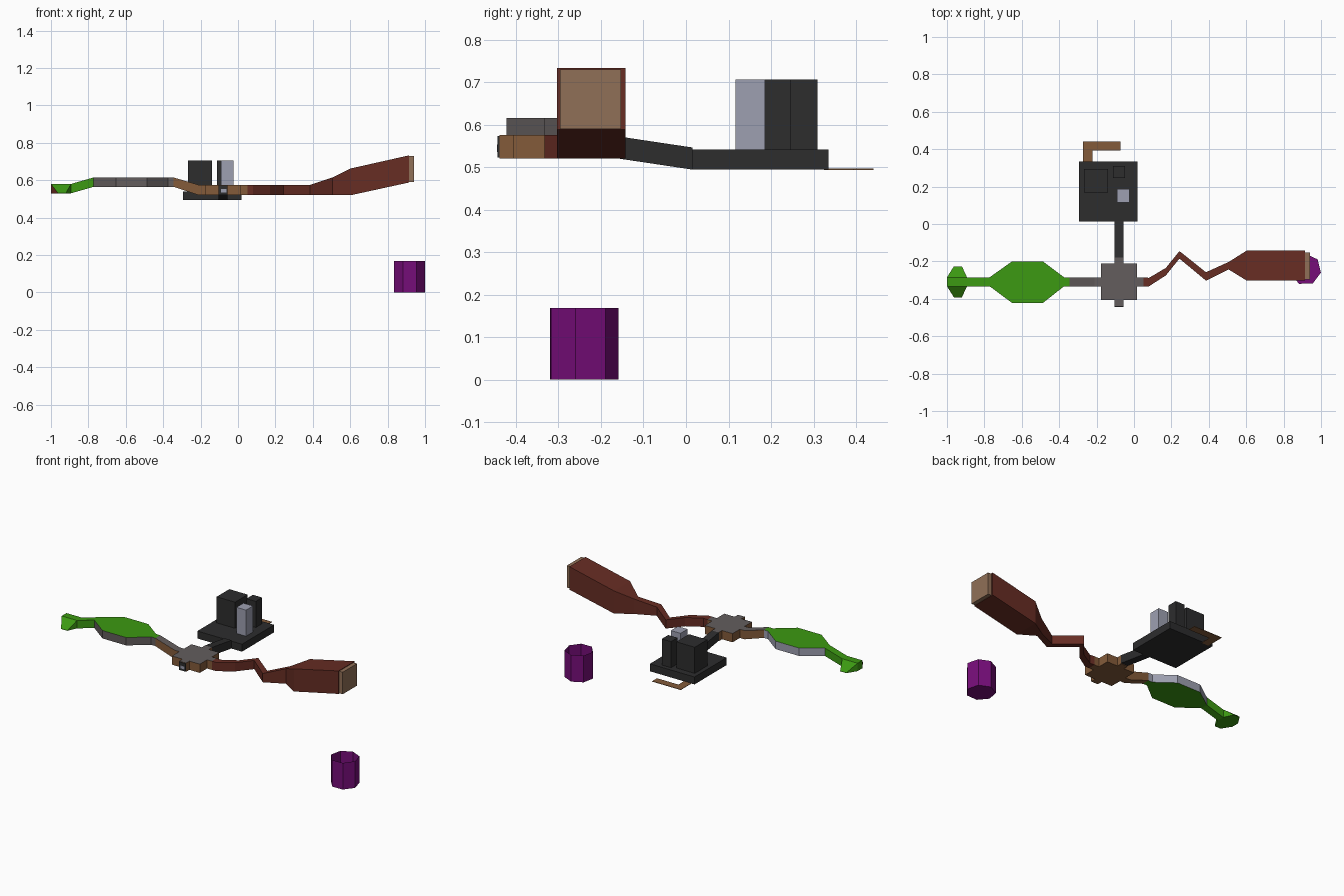
import bpy, bmesh, math

if "Cube" in bpy.data.objects:
    bpy.data.objects.remove(bpy.data.objects["Cube"])

def mat(name, r, g, b):
    m = bpy.data.materials.new(name)
    m.diffuse_color = (r, g, b, 1)
    m.use_nodes = True
    m.node_tree.nodes["Principled BSDF"].inputs["Base Color"].default_value = m.diffuse_color
    return m

GREEN = mat("leaf_green", 0.045, 0.32, 0.006)
GREY = mat("warm_grey", 0.125, 0.11, 0.11)
PALE = mat("pale_grey", 0.34, 0.35, 0.44)
BROWN = mat("wood_brown", 0.23, 0.105, 0.042)
RED = mat("red_brown", 0.135, 0.026, 0.017)
TAN = mat("tan", 0.28, 0.16, 0.095)
BLACK = mat("charcoal", 0.026, 0.026, 0.027)
PURPLE = mat("purple", 0.18, 0.004, 0.19)

def finish(name, bm, mats, rule=None):
    bmesh.ops.recalc_face_normals(bm, faces=bm.faces[:])
    bm.normal_update()
    if rule:
        for f in bm.faces:
            f.material_index = rule(f.normal, f.calc_center_median())
    me = bpy.data.meshes.new(name)
    bm.to_mesh(me)
    bm.free()
    for m in mats:
        me.materials.append(m)
    ob = bpy.data.objects.new(name, me)
    bpy.context.collection.objects.link(ob)
    return ob

def loft(name, sections, mats, rule=None, along="x"):
    """Rectangular sections (position, side_min, side_max, z_min, z_max) joined along x or y."""
    bm = bmesh.new()
    rings = []
    for p, a, b, z0, z1 in sections:
        pts = [(a, z0), (b, z0), (b, z1), (a, z1)]
        rings.append([bm.verts.new((p, s, z) if along == "x" else (s, p, z)) for s, z in pts])
    for r, q in zip(rings, rings[1:]):
        for i in range(4):
            j = (i + 1) % 4
            bm.faces.new((r[i], r[j], q[j], q[i]))
    bm.faces.new(rings[0])
    bm.faces.new(rings[-1])
    return finish(name, bm, mats, rule)

def box(name, x0, x1, y0, y1, z0, z1, m):
    return loft(name, [(x0, y0, y1, z0, z1), (x1, y0, y1, z0, z1)], [m])

def prism(name, pts, z0, z1, mats, rule=None, open_top=False):
    """Outline in plan, extruded upwards."""
    bm = bmesh.new()
    lo = [bm.verts.new((x, y, z0)) for x, y in pts]
    hi = [bm.verts.new((x, y, z1)) for x, y in pts]
    n = len(pts)
    for i in range(n):
        j = (i + 1) % n
        bm.faces.new((lo[i], lo[j], hi[j], hi[i]))
    bm.faces.new(lo[::-1])
    if not open_top:
        bm.faces.new(hi)
    return finish(name, bm, mats, rule)

def top_grey(n, c):
    return 1 if n.z > 0.5 else 0

# central hub: square with a stub on each side
cx, cy, h, s, w = -0.08, -0.309, 0.097, 0.13, 0.024
hub = []
for k in range(4):
    ca, sa = [(1, 0), (0, 1), (-1, 0), (0, -1)][k]
    for u, v in ((h, -h), (h, -w), (s, -w), (s, w), (h, w)):
        hub.append((cx + u * ca - v * sa, cy + u * sa + v * ca))
prism("hub", hub, 0.52, 0.575, [BROWN, GREY], top_grey)
# small dark socket on the front stub
box("front_socket", -0.104, -0.056, -0.443, -0.438, 0.522, 0.573, BLACK)
box("front_socket_plate", -0.092, -0.062, -0.445, -0.4425, 0.535, 0.553, PALE)

# left arm: brown link with grey top
Y0, Y1 = -0.333, -0.285
loft("left_link", [(-0.21, Y0, Y1, 0.52, 0.575), (-0.345, Y0, Y1, 0.565, 0.615)],
     [BROWN, GREY], top_grey)

# green paddle: grey front edge, pale back edge
def paddle_rule(n, c):
    if abs(n.z) > 0.5:
        return 0
    return 2 if n.y > 0.3 else 1
loft("paddle", [(-0.345, Y0, Y1, 0.565, 0.615), (-0.374, Y0, Y1, 0.565, 0.615),
                (-0.487, -0.422, -0.2, 0.565, 0.615), (-0.652, -0.422, -0.2, 0.565, 0.615),
                (-0.772, Y0, Y1, 0.565, 0.615)], [GREEN, GREY, PALE], paddle_rule)
loft("paddle_neck", [(-0.772, Y0, Y1, 0.565, 0.615), (-0.893, Y0, Y1, 0.53, 0.58)], [GREEN])
# folded tip with two drooping wings
loft("paddle_tip", [(-0.392, -0.963, -0.92, 0.53, 0.532), (Y0, -1.0, -0.893, 0.53, 0.58),
                    (Y1, -1.0, -0.893, 0.53, 0.58), (-0.226, -0.963, -0.92, 0.53, 0.532)],
     [GREEN, RED], lambda n, c: 1 if n.x < -0.5 and c.y < Y0 else 0, along="y")

# right arm: zigzag that swells into a long box
loft("right_arm", [(0.05, Y0, Y1, 0.52, 0.575), (0.08, Y0, Y1 - 0.003, 0.52, 0.575),
                   (0.17, -0.275, -0.235, 0.52, 0.575), (0.243, -0.185, -0.145, 0.52, 0.575),
                   (0.385, -0.303, -0.258, 0.52, 0.575), (0.506, -0.243, -0.203, 0.52, 0.615),
                   (0.603, -0.303, -0.142, 0.52, 0.663), (0.915, -0.303, -0.142, 0.588, 0.733)],
     [RED])
box("right_arm_cap", 0.914, 0.94, -0.297, -0.153, 0.59, 0.729, TAN)

# rear arm, base plate and three blocks
loft("rear_arm", [(-0.179, -0.104, -0.056, 0.523, 0.575), (0.015, -0.104, -0.056, 0.494, 0.546)],
     [BLACK], along="y")
box("rear_base", -0.294, 0.018, 0.014, 0.335, 0.494, 0.541, BLACK)
box("large_block", -0.267, -0.138, 0.168, 0.294, 0.541, 0.706, BLACK)
box("small_block", -0.112, -0.047, 0.245, 0.309, 0.541, 0.706, BLACK)
box("pale_block", -0.092, -0.025, 0.116, 0.186, 0.541, 0.706, PALE)

# flat brown hook behind the base
prism("rear_hook", [(-0.272, 0.325), (-0.222, 0.325), (-0.222, 0.393), (-0.072, 0.393),
                    (-0.072, 0.441), (-0.272, 0.441)], 0.493, 0.496, [BROWN])

# seven-sided open cup on the floor
ring = [math.radians(-11.5 + i * 360 / 7) for i in range(7)]
prism("cup", [(0.917 + 0.0843 * math.cos(a), -0.243 + 0.0843 * math.sin(a)) for a in ring],
      0.0, 0.168, [PURPLE], open_top=True)
